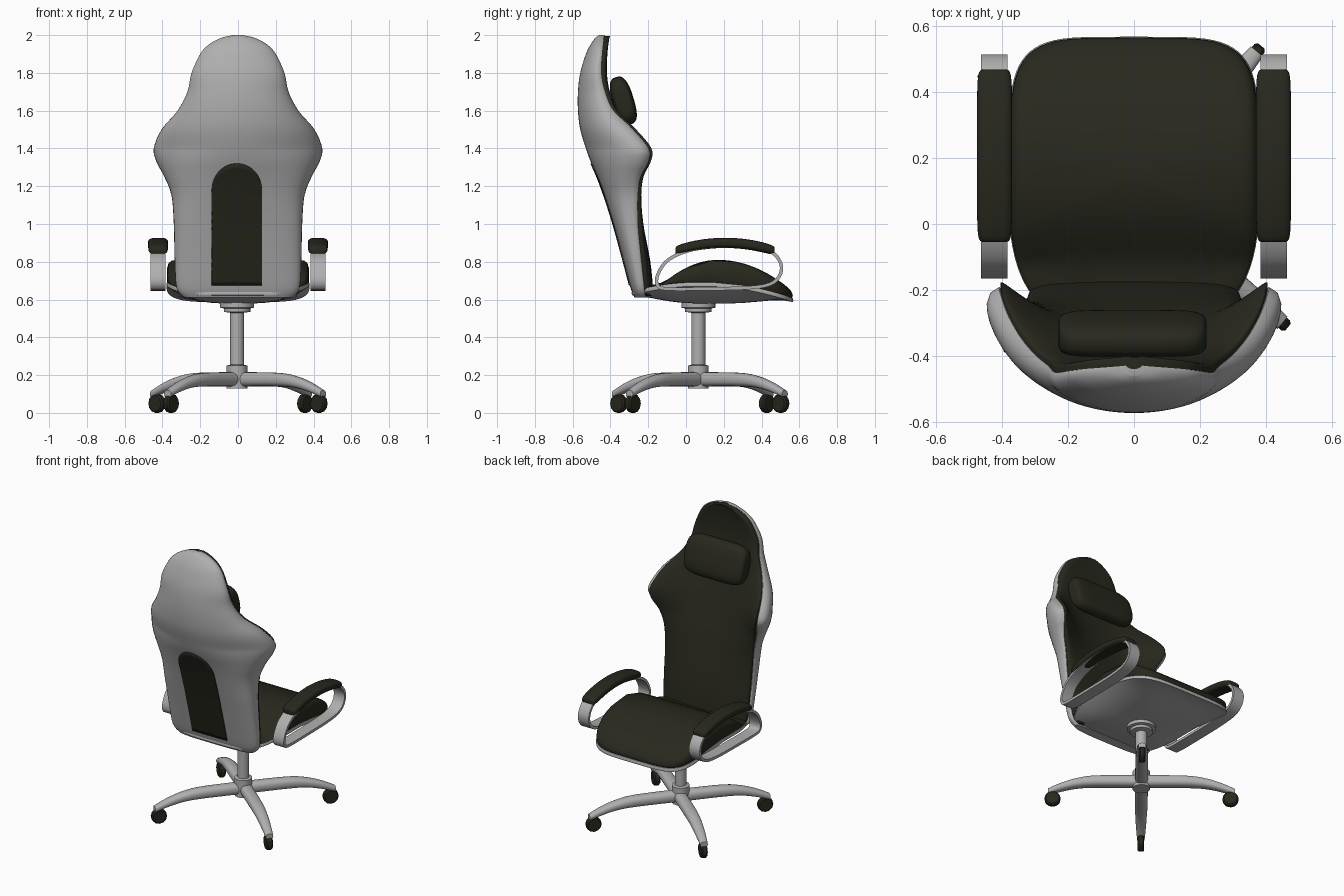
import bpy, bmesh, math
from mathutils import Vector, Matrix

cube = bpy.data.objects.get("Cube")
if cube:
    bpy.data.objects.remove(cube, do_unlink=True)


def material(name, rgb):
    m = bpy.data.materials.new(name)
    m.use_nodes = True
    m.diffuse_color = (*rgb, 1)
    m.node_tree.nodes["Principled BSDF"].inputs["Base Color"].default_value = (*rgb, 1)
    return m


SILVER = material("silver_grey", (0.43, 0.43, 0.43))
DARK = material("dark_upholstery", (0.021, 0.021, 0.013))


def finish(name, bm, mat, angle=40):
    bmesh.ops.recalc_face_normals(bm, faces=bm.faces)
    mesh = bpy.data.meshes.new(name)
    bm.to_mesh(mesh)
    bm.free()
    mesh.materials.append(mat)
    ob = bpy.data.objects.new(name, mesh)
    bpy.context.collection.objects.link(ob)
    bpy.ops.object.select_all(action="DESELECT")
    ob.select_set(True)
    bpy.context.view_layer.objects.active = ob
    bpy.ops.object.shade_smooth_by_angle(angle=math.radians(angle))
    return ob


def loft(name, rings, mat, closed=False, angle=40, matrix=None):
    """Skin a series of equal closed rings; cap the ends unless it loops."""
    bm = bmesh.new()
    rows = [[bm.verts.new(p) for p in ring] for ring in rings]
    n = len(rows[0])
    pairs = list(zip(rows, rows[1:])) + ([(rows[-1], rows[0])] if closed else [])
    for a, b in pairs:
        for i in range(n):
            j = (i + 1) % n
            bm.faces.new((a[i], a[j], b[j], b[i]))
    if not closed:
        bm.faces.new(rows[0])
        bm.faces.new(rows[-1])
    if matrix:
        bm.transform(matrix)
    return finish(name, bm, mat, angle)


def smooth(points, steps, closed=False):
    """Catmull-Rom samples through points of any dimension."""
    n, out = len(points), []
    get = (lambda i: points[i % n]) if closed else (lambda i: points[max(0, min(n - 1, i))])
    for i in range(n if closed else n - 1):
        p = [get(i + k) for k in (-1, 0, 1, 2)]
        for s in range(steps):
            t = s / steps
            out.append([b + t * (c - a + t * (2 * a - 5 * b + 4 * c - d + t * (3 * (b - c) + d - a))) / 2
                        for a, b, c, d in zip(*p)])
    return out if closed else out + [list(points[-1])]


def superellipse(a, b, n, count=32):
    def power(v):
        return math.copysign(abs(v) ** (2 / n), v)
    angles = [2 * math.pi * i / count for i in range(count)]
    return [(a * power(math.cos(t)), b * power(math.sin(t))) for t in angles]


def soft_bar(name, half, n, k, bend, matrix):
    """Padded bar along local x with rounded ends and a downward bend."""
    rings = []
    for i in range(33):
        t = -math.cos(math.pi * (0.02 + 0.96 * i / 32))
        s = (1 - abs(t) ** k) ** (1 / k)
        x = half[0] * t
        rings.append([(x, y, z - bend * x * x)
                      for y, z in superellipse(half[1] * s ** 0.7, half[2] * s, n)])
    loft(name, rings, DARK, angle=60, matrix=matrix)


# Backrest profile: height, half width, rear y, rim y, cushion centre y
BACK = smooth([
    (0.61, 0.285, -0.272, -0.215, -0.17), (0.66, 0.325, -0.293, -0.22, -0.175),
    (0.8, 0.335, -0.33, -0.235, -0.19), (1.0, 0.34, -0.385, -0.255, -0.23),
    (1.15, 0.352, -0.433, -0.257, -0.265), (1.25, 0.39, -0.47, -0.24, -0.295),
    (1.33, 0.432, -0.505, -0.2, -0.32), (1.4, 0.446, -0.53, -0.198, -0.34),
    (1.5, 0.405, -0.56, -0.28, -0.37), (1.6, 0.32, -0.572, -0.385, -0.395),
    (1.7, 0.268, -0.572, -0.43, -0.41), (1.8, 0.246, -0.56, -0.45, -0.42),
    (1.9, 0.2, -0.53, -0.445, -0.42), (1.95, 0.155, -0.505, -0.44, -0.415),
    (1.985, 0.09, -0.48, -0.435, -0.41), (2.0, 0.025, -0.46, -0.43, -0.405)], 4)


def rear_y(row, u):
    z, w, rear, rim, mid = row
    n = 1.95 + 1.2 * max(0, min(1, (1.4 - z) / 0.4))
    return rear + 0.85 * (rim - rear) * (1 - max(0, 1 - abs(u) ** n) ** (1 / n))


def base_y(row, u):
    c = row[4] - 0.035
    return c + (row[3] - c) * abs(u) ** 2.5


U = [math.sin(math.pi * (i / 32 - 0.5)) for i in range(33)]
shell, pad = [], []
for row in BACK:
    z, w, rear, rim = row[:4]
    # The rim rolls inward, most of all on the side wings
    inner = w * (0.975 - 0.06 * max(0, (w - 0.35) / 0.1))
    lip = ((w + inner) / 2 + 0.2 * (w - inner), rim - 0.05 * (rim - rear))
    shell.append([(u * w, rear_y(row, u), z) for u in U] + [(lip[0], lip[1], z)] +
                 [(u * inner, max(base_y(row, u), rear_y(row, u) + 0.005), z) for u in reversed(U)] +
                 [(-lip[0], lip[1], z)])
    zc, wc = 0.62 + (z - 0.61) * 0.99, inner * 0.99
    pad.append([(u * wc, base_y(row, u) - 0.005, zc) for u in U] +
               [(u * wc, base_y(row, u) + 0.012 + 0.023 * math.sqrt(1 - u ** 8), zc) for u in U[::-1]])
loft("backrest_shell", shell, SILVER)
loft("backrest_cushion", pad, DARK, angle=50)


# Arched dark panel on the rear of the shell
def shell_at(x, z):
    for a, b in zip(BACK, BACK[1:]):
        if a[0] <= z <= b[0]:
            t = (z - a[0]) / (b[0] - a[0])
            row = [p + t * (q - p) for p, q in zip(a, b)]
            return rear_y(row, x / row[1])


bm = bmesh.new()
cols = []
for u in U:
    x = 0.133 * u - 0.006
    top = 1.18 + 0.14 * math.sqrt(max(0, 1 - u * u))
    zs = [0.675 + (top - 0.675) * j / 24 for j in range(25)]
    cols.append([bm.verts.new((x, shell_at(x, z) - 0.002, z)) for z in zs])
for a, b in zip(cols, cols[1:]):
    for j in range(24):
        bm.faces.new((a[j], b[j], b[j + 1], a[j + 1]))
panel = finish("rear_panel", bm, DARK)
thick = panel.modifiers.new("Thickness", "SOLIDIFY")
thick.thickness = 0.006
thick.offset = 0

# Head pillow
soft_bar("head_pillow", (0.225, 0.056, 0.132), 2.7, 5, 0,
         Matrix.Translation((-0.005, -0.332, 1.652)) @ Matrix.Rotation(math.radians(17), 4, "X"))


# Seat shell and cushion
def rim_z(y):
    return 0.69 - 0.082 * ((y - 0.08) / 0.48) ** 2


def top_z(y):
    span = 0.4 if y > 0.17 else 0.34
    return max(0.81 - 0.17 * ((y - 0.17) / span) ** 2, rim_z(y) + 0.012)


def seat_ring(s, height):
    ring = []
    for x, y in superellipse(0.376 * s, 0.424 * s, 4.8, 72):
        y += 0.14
        x *= 1 - 0.1 * max(0, min(1, (0.02 - y) / 0.25)) ** 1.5
        ring.append((x, y, height(y)))
    return ring


def bowl(s):
    return seat_ring(s, lambda y: 0.578 + (rim_z(y) - 0.598) * s ** 3)


rings = [bowl(s) for s in (0.03, 0.2, 0.4, 0.55, 0.7, 0.8, 0.9, 0.97, 1.005)]
rings += [seat_ring(s, lambda y, d=d: rim_z(y) + d) for s, d in ((1.01, -0.008), (1, 0.002), (0.95, 0))]
loft("seat_shell", rings, SILVER)

levels = [(0.985, -0.01), (0.997, 0.1), (1.003, 0.35), (0.998, 0.65), (0.98, 0.85), (0.94, 0.97), (0.88, 1)]
levels += [(s / 10, 1) for s in range(8, 0, -1)] + [(0.02, 1)]
loft("seat_cushion", [seat_ring(s, lambda y, f=f: rim_z(y) + f * (top_z(y) - rim_z(y)))
                      for s, f in levels], DARK, angle=60)

# Armrests: looped band with a curved pad
LOOP = smooth([(-0.15, 0.675), (-0.15, 0.73), (-0.1, 0.805), (0, 0.855), (0.15, 0.883), (0.33, 0.882),
               (0.45, 0.853), (0.502, 0.79), (0.495, 0.725), (0.44, 0.68), (0.32, 0.662),
               (0.1, 0.657), (-0.1, 0.657)], 6, closed=True)
for side, label in ((1, "left"), (-1, "right")):
    rings = []
    for i, (y, z) in enumerate(LOOP):
        nxt, prev = LOOP[(i + 1) % len(LOOP)], LOOP[i - 1]
        d = Vector((nxt[0] - prev[0], nxt[1] - prev[1])).normalized() * 0.009
        rings.append([(side * x, y - k * d.y, z + k * d.x)
                      for x, k in ((0.383, 1), (0.464, 1), (0.464, -1), (0.383, -1))])
    loft(label + "_arm_loop", rings, SILVER, closed=True)
    soft_bar(label + "_arm_pad", (0.262, 0.053, 0.027), 3, 8, 0.6,
             Matrix.Translation((side * 0.423, 0.207, 0.9)) @ Matrix.Rotation(math.pi / 2, 4, "Z"))

# Centre post with hub and collar
HUB = Vector((-0.005, 0.065, 0))
POST = [(0.055, 0.13), (0.055, 0.25), (0.037, 0.255), (0.037, 0.53), (0.07, 0.535),
        (0.07, 0.553), (0.09, 0.557), (0.09, 0.585)]
loft("centre_post", [[(x + HUB.x, y + HUB.y, z) for x, y in superellipse(r, r, 2)] for r, z in POST],
     SILVER, angle=30)

# Four legs with caster wheels: reach, height, half width, half height
LEG = smooth([(0.01, 0.178, 0.04, 0.038), (0.28, 0.176, 0.04, 0.036), (0.4, 0.163, 0.036, 0.031),
              (0.5, 0.135, 0.031, 0.026), (0.585, 0.1, 0.024, 0.02)], 5)
for i in range(4):
    turn = (Matrix.Translation(HUB + Vector((0.005, 0.008, 0))) @
            Matrix.Rotation(math.radians(50.4 + 90 * i), 4, "Z"))
    loft(f"leg_{i + 1}", [[(r, y, z + h) for y, h in superellipse(a, b, 2.4, 20)] for r, z, a, b in LEG],
         SILVER, matrix=turn)
    loft(f"caster_{i + 1}", [[(0.556 + x, y, 0.05 + z) for x, z in superellipse(r, r, 2, 12)]
                             for y, r in ((-0.02, 0.042), (-0.012, 0.05), (0.012, 0.05), (0.02, 0.042))],
         DARK, angle=30, matrix=turn)
